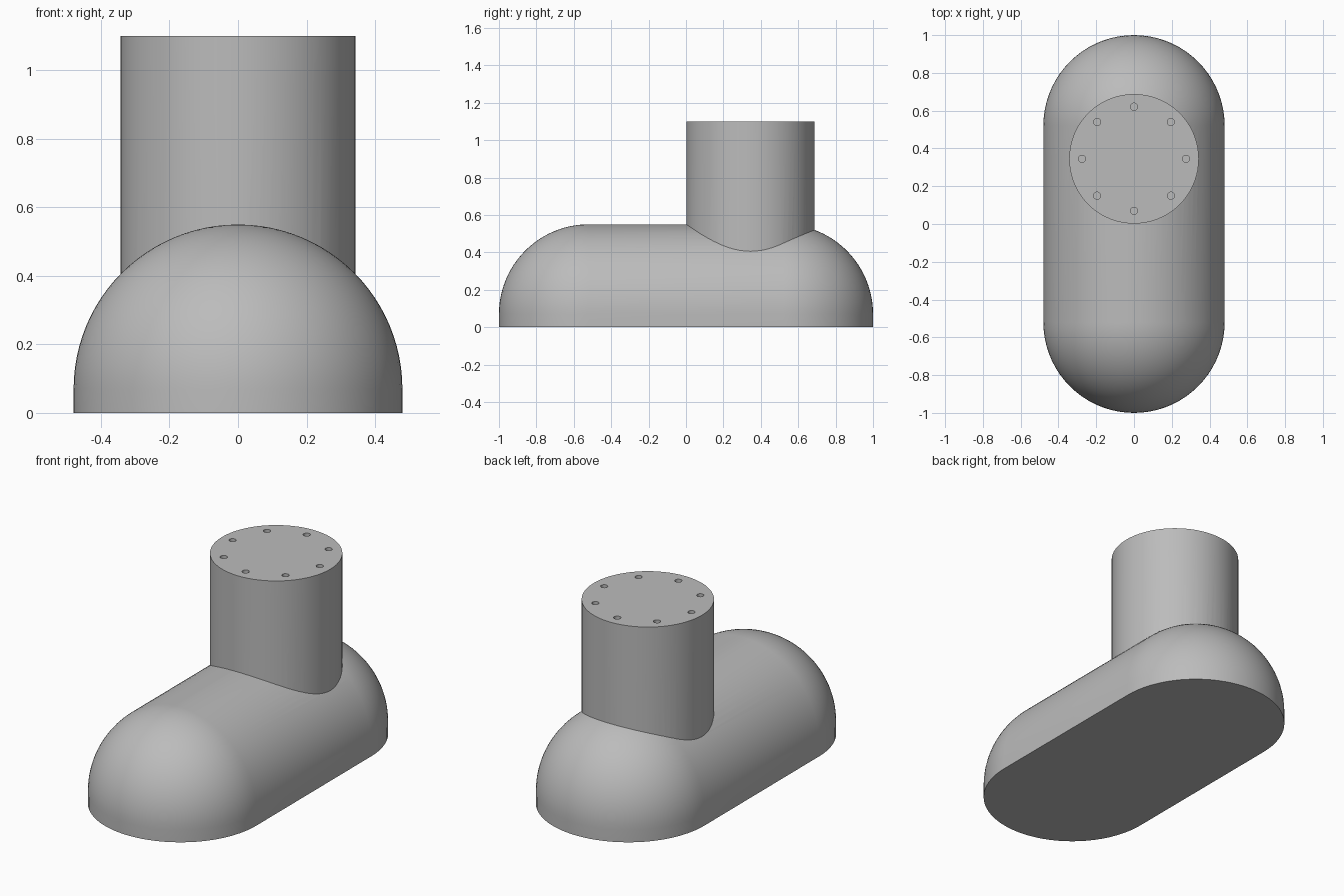
import bpy, bmesh, math
from mathutils import Matrix

if "Cube" in bpy.data.objects:
    bpy.data.objects.remove(bpy.data.objects["Cube"])

R, HALF, SKIRT = 0.48, 0.52, 0.07         # base radius, half straight length, upright lower rim
POST_R, POST_Y, TOP = 0.343, 0.345, 1.10  # upright post
HOLES, HOLE_R, HOLE_RING, HOLE_DEPTH = 8, 0.019, 0.276, 0.1

grey = bpy.data.materials.new("light grey")
grey.diffuse_color = (0.5, 0.5, 0.5, 1)
grey.use_nodes = True
grey.node_tree.nodes["Principled BSDF"].inputs["Base Color"].default_value = grey.diffuse_color


def make(name, bm):
    bmesh.ops.recalc_face_normals(bm, faces=bm.faces)
    mesh = bpy.data.meshes.new(name)
    bm.to_mesh(mesh)
    bm.free()
    mesh.materials.append(grey)
    obj = bpy.data.objects.new(name, mesh)
    bpy.context.collection.objects.link(obj)
    return obj


def add_cylinder(bm, x, y, z0, z1, r, n):
    bmesh.ops.create_cone(bm, cap_ends=True, segments=n, radius1=r, radius2=r,
                          depth=z1 - z0, matrix=Matrix.Translation((x, y, (z0 + z1) / 2)))


def boolean(target, other, operation):
    mod = target.modifiers.new(operation.lower(), 'BOOLEAN')
    mod.operation, mod.solver, mod.object = operation, 'EXACT', other
    bpy.context.view_layer.objects.active = target
    bpy.ops.object.modifier_apply(modifier=mod.name)
    bpy.data.objects.remove(other)


def oval(bm, r, z, n=36):
    """Ring with two straight sides and two half-round ends."""
    ring = []
    for end in (1, -1):
        for i in range(n + 1):
            a = math.pi * i / n
            ring.append(bm.verts.new((end * r * math.cos(a),
                                      end * (HALF + r * math.sin(a)), z)))
    return ring


# Domed base: stacked ovals that close to a ridge line
bm = bmesh.new()
steps = 24
rings = [oval(bm, R, 0)]
for k in range(steps + 1):
    a = math.pi / 2 * k / steps
    rings.append(oval(bm, R * math.cos(a), SKIRT + R * math.sin(a)))
bm.faces.new(rings[0])
for low, high in zip(rings, rings[1:]):
    for i in range(len(low)):
        j = (i + 1) % len(low)
        bm.faces.new((low[i], low[j], high[j], high[i]))
bmesh.ops.remove_doubles(bm, verts=bm.verts, dist=1e-5)
base = make("domed_base_with_post", bm)

# Upright post
bm = bmesh.new()
add_cylinder(bm, 0, POST_Y, 0.2, TOP, POST_R, 72)
boolean(base, make("post", bm), 'UNION')

# Ring of small blind holes in the post top
bm = bmesh.new()
for i in range(HOLES):
    a = 2 * math.pi * i / HOLES
    add_cylinder(bm, HOLE_RING * math.cos(a), POST_Y + HOLE_RING * math.sin(a),
                 TOP - HOLE_DEPTH, TOP + 0.1, HOLE_R, 20)
boolean(base, make("hole_cutter", bm), 'DIFFERENCE')

base.select_set(True)
bpy.context.view_layer.objects.active = base
bpy.ops.object.shade_smooth_by_angle(angle=math.radians(30))
